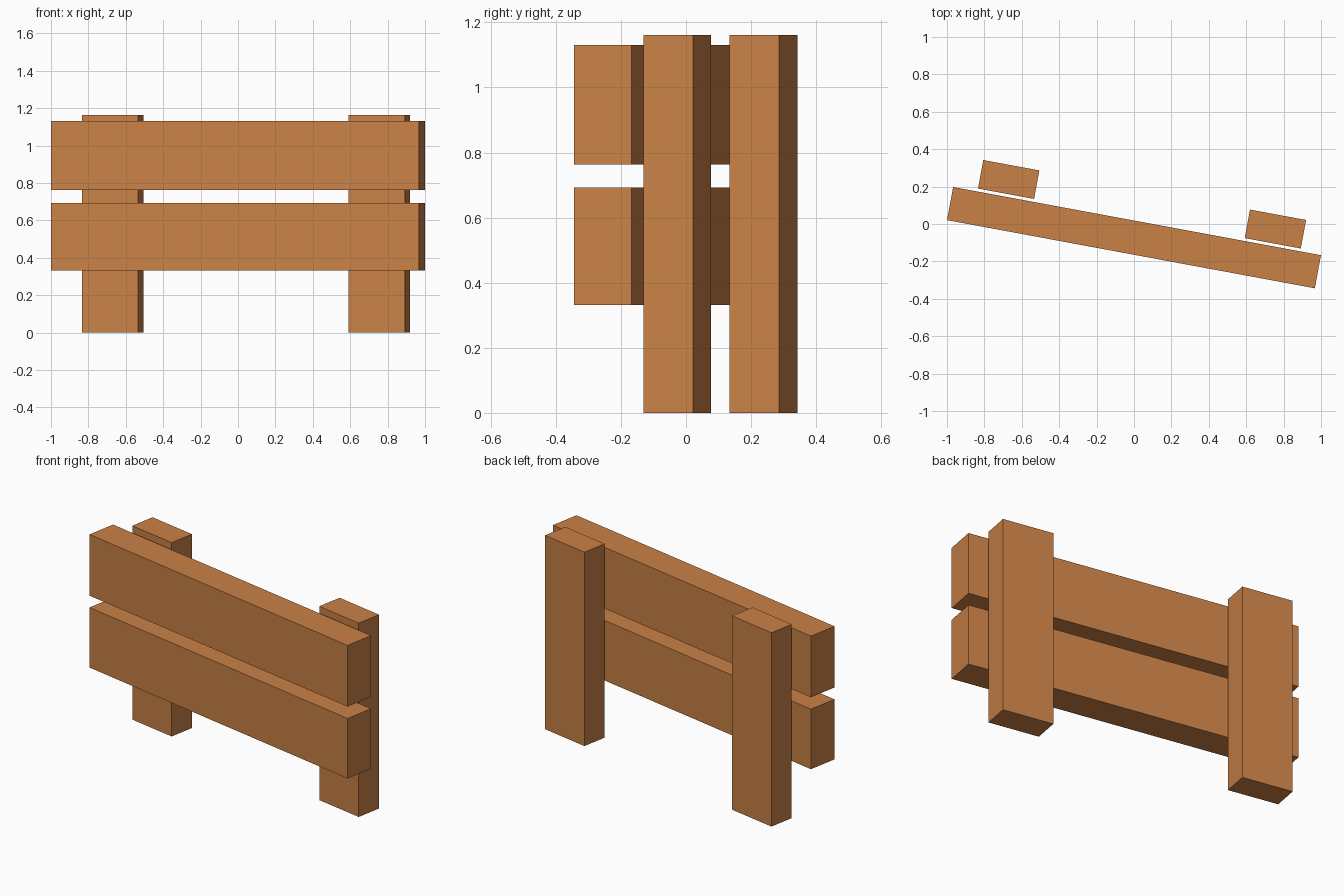
import bpy, math

if "Cube" in bpy.data.objects:
    bpy.data.objects.remove(bpy.data.objects["Cube"])

ANGLE = math.radians(-10.5)

wood = bpy.data.materials.new("warm wood")
wood.diffuse_color = (0.59, 0.22, 0.062, 1)
wood.use_nodes = True
wood.node_tree.nodes["Principled BSDF"].inputs["Base Color"].default_value = wood.diffuse_color


def board(name, x, y, z0, z1, length, depth):
    """Box between two heights, turned to the angle of the fence."""
    bpy.ops.mesh.primitive_cube_add(size=1, location=(x, y, (z0 + z1) / 2),
                                    rotation=(0, 0, ANGLE))
    ob = bpy.context.object
    ob.name = name
    ob.scale = (length, depth, z1 - z0)
    bpy.ops.object.transform_apply(location=False, rotation=False, scale=True)
    ob.data.materials.append(wood)


# Two horizontal rails at the front
for name, z0, z1 in (("lower_rail", 0.332, 0.692), ("upper_rail", 0.763, 1.13)):
    board(name, 0, -0.073, z0, z1, 2.0, 0.18)

# Two upright posts behind the rails
for name, x, y in (("left_post", -0.67, 0.238), ("right_post", 0.756, -0.027)):
    board(name, x, y, 0, 1.162, 0.305, 0.155)
